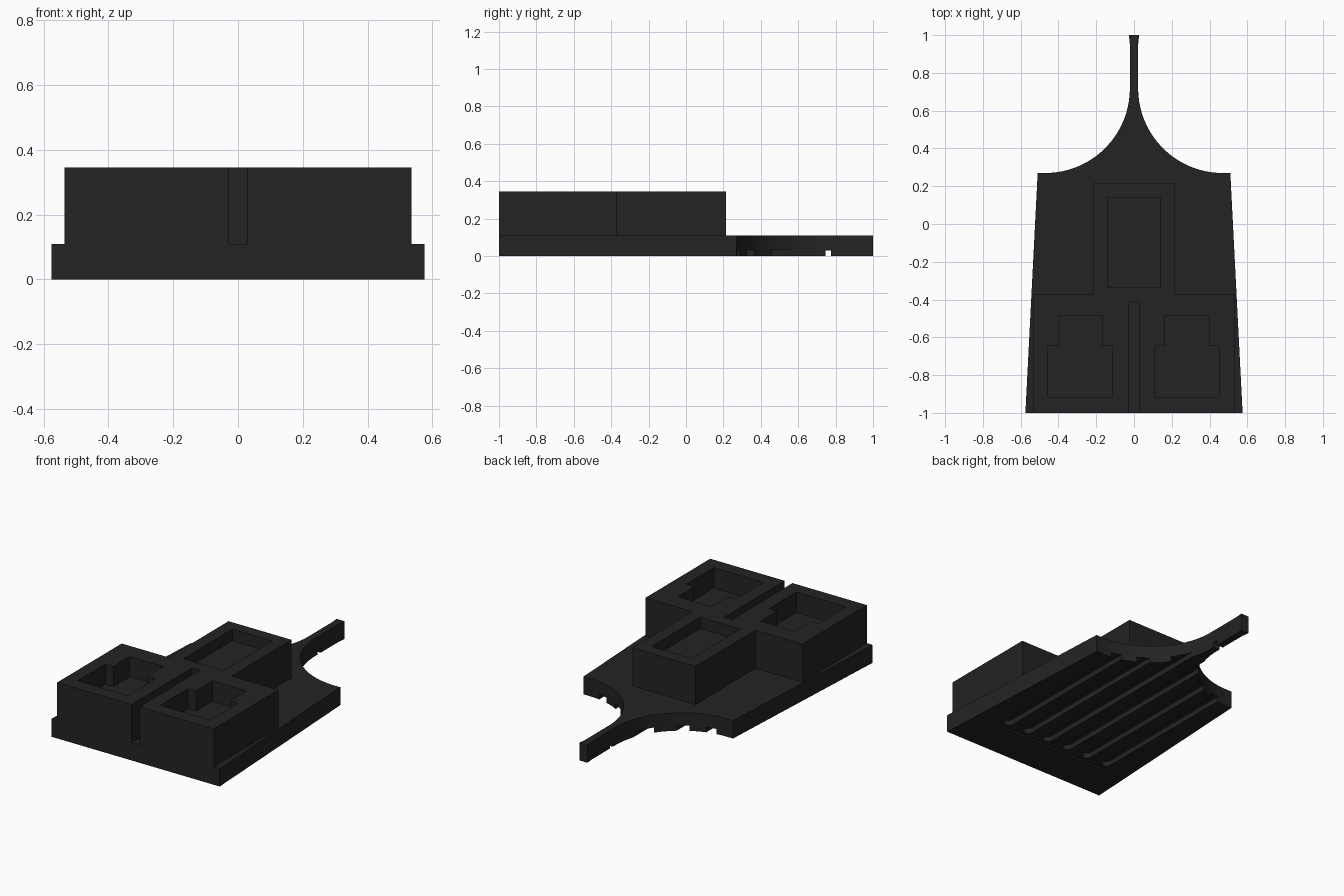
import bpy, bmesh, math

if "Cube" in bpy.data.objects:
    bpy.data.objects.remove(bpy.data.objects["Cube"])

mat = bpy.data.materials.new("charcoal black")
mat.diffuse_color = (0.017, 0.017, 0.017, 1)
mat.use_nodes = True
mat.node_tree.nodes["Principled BSDF"].inputs["Base Color"].default_value = mat.diffuse_color


def prism(name, outline, z0, z1):
    """Extrude a counter-clockwise outline from z0 up to z1."""
    bm = bmesh.new()
    face = bm.faces.new([bm.verts.new((x, y, z0)) for x, y in outline])
    top = bmesh.ops.extrude_face_region(bm, geom=[face])["geom"]
    bmesh.ops.translate(bm, vec=(0, 0, z1 - z0),
                        verts=[v for v in top if isinstance(v, bmesh.types.BMVert)])
    bmesh.ops.recalc_face_normals(bm, faces=bm.faces[:])
    me = bpy.data.meshes.new(name)
    bm.to_mesh(me)
    bm.free()
    me.materials.append(mat)
    ob = bpy.data.objects.new(name, me)
    bpy.context.collection.objects.link(ob)
    return ob


def rect(x0, x1, y0, y1):
    return [(x0, y0), (x1, y0), (x1, y1), (x0, y1)]


def mirrored(half):
    """Close a right-hand outline with its mirror image."""
    return half + [(-x, y) for x, y in reversed(half)]


def cut(ob, cutters):
    """Subtract the cutters, bake the result and remove the helpers."""
    for c in cutters:
        c.hide_render = True
        m = ob.modifiers.new("cut", "BOOLEAN")
        m.operation, m.solver, m.object = "DIFFERENCE", "EXACT", c
    dg = bpy.context.evaluated_depsgraph_get()
    me = bpy.data.meshes.new_from_object(ob.evaluated_get(dg))
    ob.modifiers.clear()
    ob.data = me
    for c in cutters:
        bpy.data.objects.remove(c)


# Tapered base plate with concave shoulders and a narrow tail
R, N = 0.448, 32
arc = [(0.47 - R * math.sin(a), 0.718 - R * math.cos(a))
       for a in (math.pi / 2 * i / N for i in range(N + 1))]
half = [(0.575, -1), (0.51, 0.27)] + arc + [(0.022, 0.95), (0.027, 1)]
base = prism("base_plate", mirrored(half), 0, 0.11)

# Underside channels: six long round-ended grooves and two cross grooves
channels = []
w = 0.03
for i in range(6):
    cx = -0.37 + 0.148 * i
    end = [(cx + w * math.cos(a), -0.69 + w * math.sin(a))
           for a in (math.pi + math.pi * k / 10 for k in range(11))]
    channels.append(prism("groove_cutter", end + [(cx + w, 0.6), (cx - w, 0.6)], -0.05, 0.032))
channels.append(prism("cross_cutter", rect(-0.51, 0.51, -0.76, -0.745), -0.05, 0.02))
channels.append(prism("tail_cutter", rect(-0.1, 0.1, 0.745, 0.775), -0.05, 0.03))
cut(base, channels)

# T-shaped raised block, split at the front by a slot
half = [(0.027, -0.41), (0.027, -1), (0.535, -1), (0.535, -0.37),
        (0.215, -0.37), (0.215, 0.215)]
block = prism("raised_block", mirrored(half), 0.11, 0.345)

# Pockets in the block: one shallow rectangle and two stepped wells
pockets = [prism("tray_cutter", rect(-0.137, 0.137, -0.335, 0.14), 0.275, 0.4)]
for cx in (-0.284, 0.281):
    well = mirrored([(0.17, -0.915), (0.17, -0.645), (0.116, -0.645), (0.116, -0.485)])
    pockets.append(prism("well_cutter", [(cx + x, y) for x, y in well], 0.22, 0.4))
cut(block, pockets)

# Smooth the curved shoulders, keep every corner crisp
bpy.ops.object.select_all(action="DESELECT")
base.select_set(True)
bpy.context.view_layer.objects.active = base
bpy.ops.object.shade_smooth_by_angle(angle=math.radians(25))
